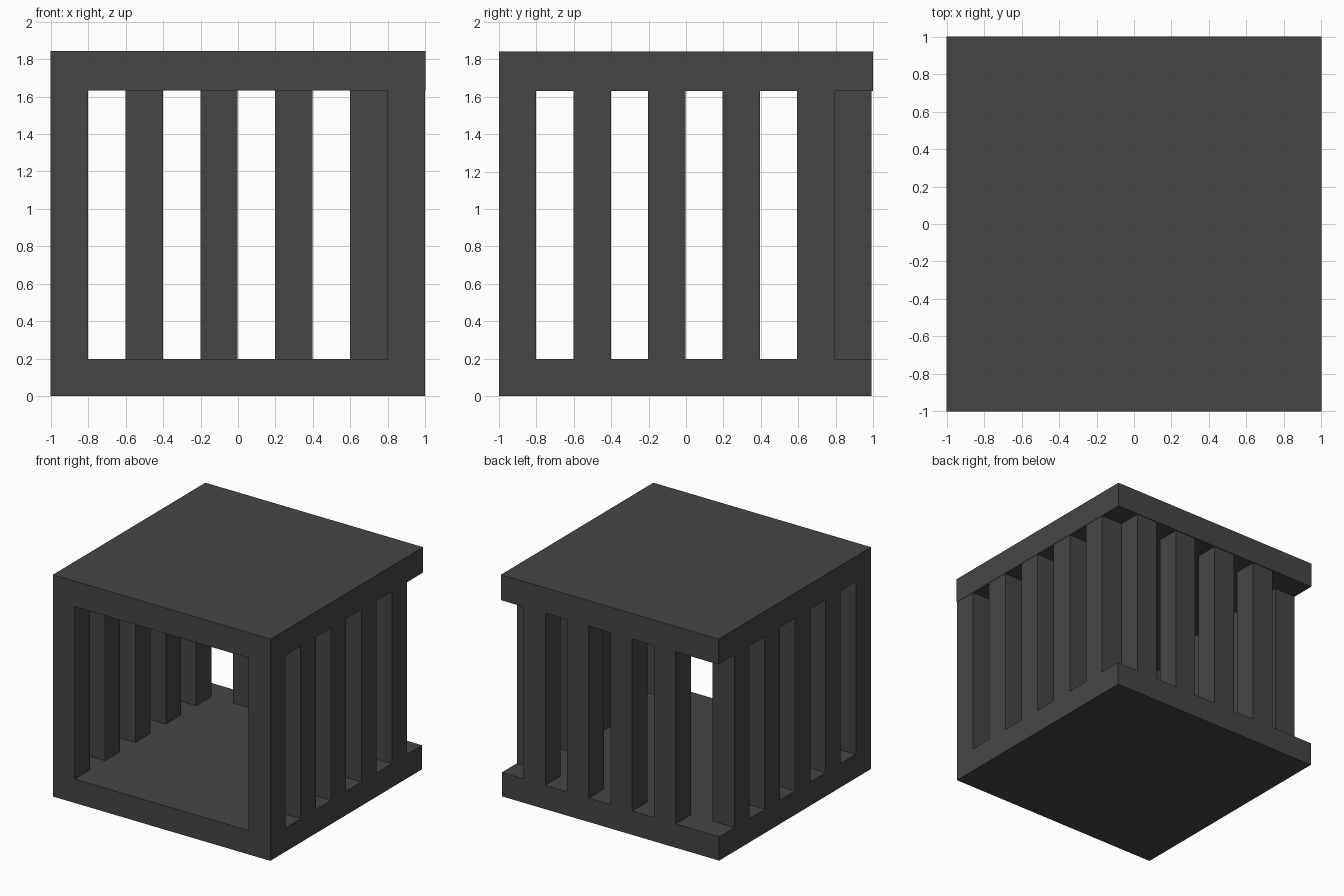
import bpy

cube = bpy.data.objects.get("Cube")
if cube:
    bpy.data.objects.remove(cube, do_unlink=True)

# One dark grey for the whole cage
grey = bpy.data.materials.new("dark_grey")
grey.use_nodes = True
colour = (0.06, 0.06, 0.06, 1)
grey.diffuse_color = colour
grey.node_tree.nodes["Principled BSDF"].inputs["Base Color"].default_value = colour

STEP_X, STEP_Y = 0.1997, 0.1993   # bar thickness; gaps are equally wide
FLOOR, CEILING, TOP = 0.198, 1.631, 1.842


def box(name, low, high):
    bpy.ops.mesh.primitive_cube_add(size=1, location=[(a + b) / 2 for a, b in zip(low, high)])
    ob = bpy.context.object
    ob.name = name
    ob.scale = [b - a for a, b in zip(low, high)]
    bpy.ops.object.transform_apply(location=False, rotation=False, scale=True)
    ob.data.materials.append(grey)


def bar(name, col, row):
    """Upright bar standing in one cell of the ten by ten floor grid."""
    x, y = -1 + col * STEP_X, -1 + row * STEP_Y
    box(name, (x, y, FLOOR), (x + STEP_X, y + STEP_Y, CEILING))


# Floor and roof slabs
box("floor_slab", (-1, -1, 0), (-1 + 10 * STEP_X, -1 + 10 * STEP_Y, FLOOR))
box("roof_slab", (-1, -1, CEILING), (1, 1, TOP))

# Side bars; the first of each row is a front corner post
for i in range(0, 10, 2):
    part = "front_post" if i == 0 else f"side_bar_{i // 2}"
    bar("right_" + part, 0, i)
    bar("left_" + part, 9, i)

# Back bars, leaving both rear corners open
for i in range(2, 10, 2):
    bar(f"back_bar_{i // 2}", i, 9)
